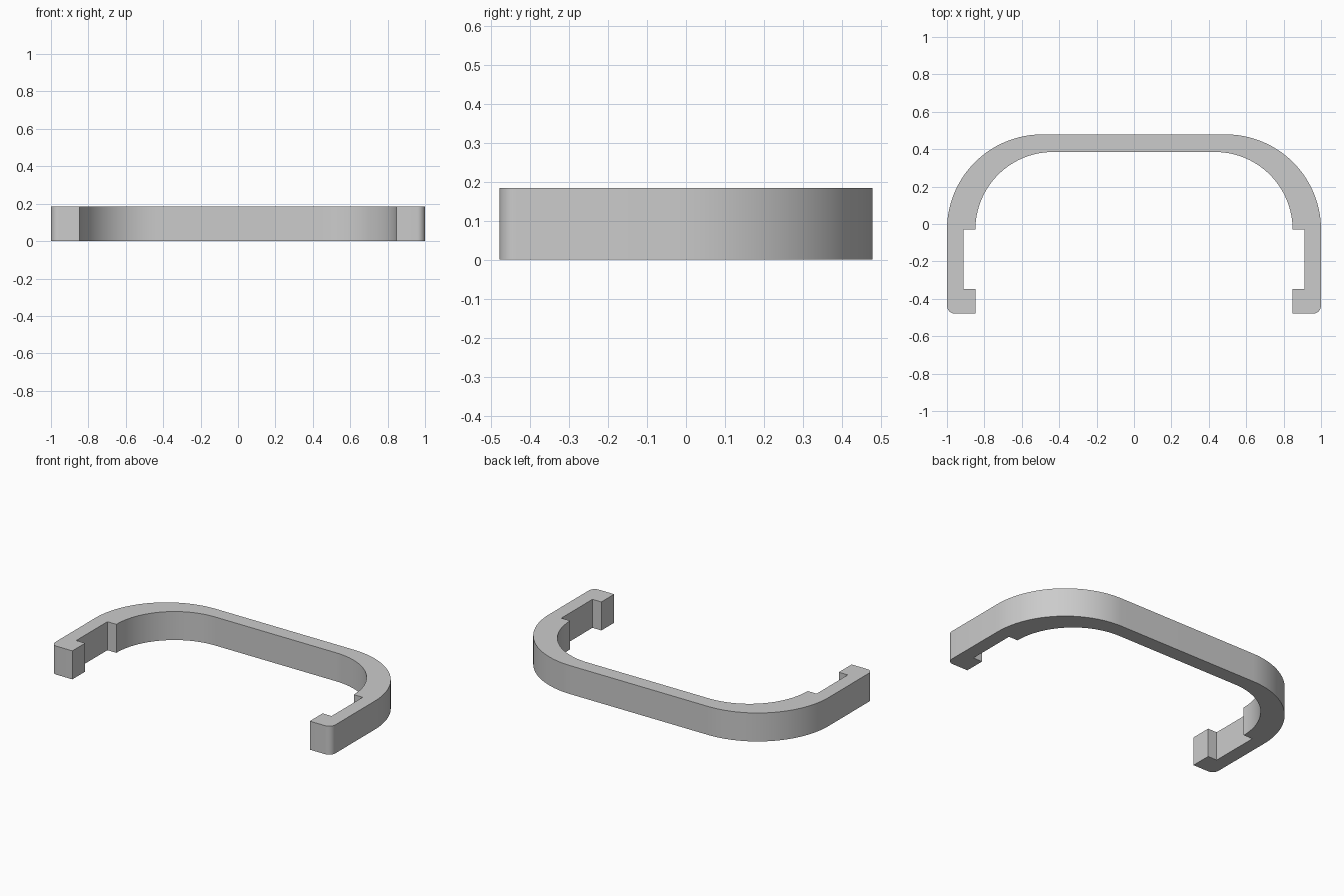
import bpy
import bmesh
from math import sin, cos, pi, radians

if "Cube" in bpy.data.objects:
    bpy.data.objects.remove(bpy.data.objects["Cube"], do_unlink=True)

HEIGHT = 0.184
BACK, FRONT = 0.479, -0.479      # y limits
SPRING = -0.03                   # y where the bends start
SIDE, INNER, RECESS = 1.0, 0.848, 0.912   # x of outer wall, inner wall, notch
INNER_BACK = 0.385
HOOK = -0.348                    # y of the hook's rear face
CORNER = 0.042


def arc(cx, cy, r, start, end, steps):
    """Points along a circular arc, angles in quarter turns."""
    angles = [(start + (end - start) * i / steps) * pi / 2 for i in range(steps + 1)]
    return [(cx + r * cos(a), cy + r * sin(a)) for a in angles]


# Plain grey material
grey = bpy.data.materials.new("plain grey")
grey.use_nodes = True
colour = (0.6, 0.6, 0.6, 1)
grey.diffuse_color = colour
grey.node_tree.nodes["Principled BSDF"].inputs["Base Color"].default_value = colour

# Left half of the outline: outer bend, rounded foot, hook, notch, inner bend
outer_r = BACK - SPRING
inner_r = INNER_BACK - SPRING
half = arc(SIDE - outer_r, SPRING, outer_r, 1, 0, 32)
half += arc(SIDE - CORNER, FRONT + CORNER, CORNER, 0, -1, 8)
half += [(INNER, FRONT), (INNER, HOOK), (RECESS, HOOK), (RECESS, SPRING)]
half += arc(INNER - inner_r, SPRING, inner_r, 0, 1, 32)
outline = half + [(-x, y) for x, y in reversed(half)]

# Bracket: closed outline extruded upward
bm = bmesh.new()
base = bm.faces.new([bm.verts.new((x, y, 0)) for x, y in outline])
top = bmesh.ops.extrude_face_region(bm, geom=[base], use_keep_orig=True)
top_verts = [g for g in top["geom"] if isinstance(g, bmesh.types.BMVert)]
bmesh.ops.translate(bm, verts=top_verts, vec=(0, 0, HEIGHT))
bmesh.ops.recalc_face_normals(bm, faces=bm.faces)
mesh = bpy.data.meshes.new("curved_bracket")
bm.to_mesh(mesh)
bm.free()
mesh.materials.append(grey)
bracket = bpy.data.objects.new("curved_bracket", mesh)
bpy.context.collection.objects.link(bracket)

# Smooth bends with crisp edges
bpy.ops.object.select_all(action="DESELECT")
bracket.select_set(True)
bpy.context.view_layer.objects.active = bracket
bpy.ops.object.shade_smooth_by_angle(angle=radians(30))
